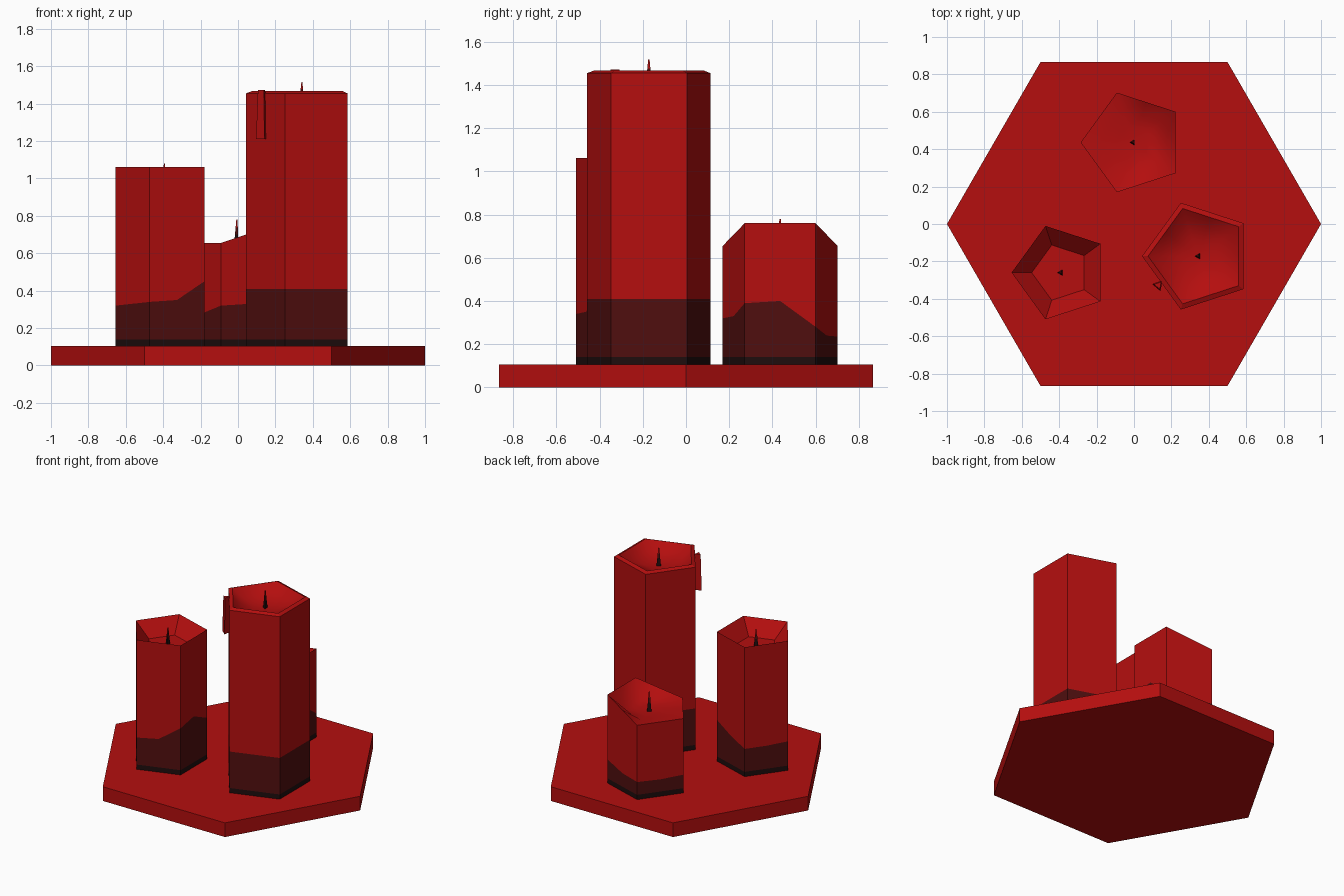
import bpy
import bmesh
from math import cos, sin, pi, radians

cube = bpy.data.objects.get("Cube")
if cube:
    bpy.data.objects.remove(cube, do_unlink=True)


def make_material(name, colour):
    mat = bpy.data.materials.new(name)
    mat.use_nodes = True
    mat.diffuse_color = (*colour, 1)
    bsdf = mat.node_tree.nodes["Principled BSDF"]
    bsdf.inputs["Base Color"].default_value = (*colour, 1)
    bsdf.inputs["Roughness"].default_value = 0.8
    return mat


RED, DARK, BLACK = range(3)
MATERIALS = [
    make_material("red wax", (0.46, 0.0045, 0.0045)),
    make_material("dark red wax", (0.08, 0.0045, 0.0045)),
    make_material("charred black", (0.013, 0.004, 0.004)),
]


def ring(sides, radius, heights, start=pi, split=1):
    """Polygon ring of points; each side is split, heights is one value or a list."""
    corners = [(radius * cos(start + 2 * pi * i / sides),
                radius * sin(start + 2 * pi * i / sides)) for i in range(sides)]
    points = []
    for i, (ax, ay) in enumerate(corners):
        bx, by = corners[(i + 1) % sides]
        for k in range(split):
            t = k / split
            points.append((ax + (bx - ax) * t, ay + (by - ay) * t))
    if not isinstance(heights, list):
        heights = [heights] * len(points)
    return [(x, y, z) for (x, y), z in zip(points, heights)]


def loft(name, centre, rings, colours, smooth_from=None):
    """Skin the rings in order, with one colour per band, and cap both ends."""
    bm = bmesh.new()
    loops = [[bm.verts.new((x + centre[0], y + centre[1], z)) for x, y, z in r]
             for r in rings]
    n = len(loops[0])
    for band, (low, high) in enumerate(zip(loops, loops[1:])):
        for i in range(n):
            j = (i + 1) % n
            face = bm.faces.new((low[i], low[j], high[j], high[i]))
            face.material_index = colours[band]
            face.smooth = smooth_from is not None and band >= smooth_from
    bm.faces.new(loops[0][::-1]).material_index = colours[0]
    top = bm.faces.new(loops[-1])
    top.material_index = colours[-1]
    top.smooth = smooth_from is not None
    mesh = bpy.data.meshes.new(name)
    bm.to_mesh(mesh)
    bm.free()
    for mat in MATERIALS:
        mesh.materials.append(mat)
    obj = bpy.data.objects.new(name, mesh)
    bpy.context.collection.objects.link(obj)
    return obj


def candle(name, centre, radius, band, rim, hollow, smooth, wick):
    """Five-sided candle with a stained foot, hollow top and tapered wick."""
    def penta(r, z):
        return ring(5, r, z, split=2)
    rings = [penta(radius, 0.09), penta(radius, 0.14), penta(radius, band),
             penta(radius, rim)] + [penta(r, z) for r, z in hollow]
    colours = [BLACK, DARK] + [RED] * (len(rings) - 3)
    loft(name, centre, rings, colours, len(rings) - smooth - 1 if smooth else None)
    low, high = wick
    steps = [(0, 0.018), (0.45, 0.011), (0.7, 0.008), (1, 0.004)]
    loft(name + "_wick", centre,
         [ring(3, r, low + (high - low) * t) for t, r in steps],
         [BLACK, DARK, RED])


# Hexagonal base plate
loft("base_plate", (0, 0), [ring(6, 1, 0), ring(6, 1, 0.105)], [RED])

# Tall candle with a bevelled rim and a rounded bowl
candle("tall_candle", (0.343, -0.172), 0.3, 0.41, 1.455,
       [(0.268, 1.467), (0.2, 1.42), (0.1, 1.393), (0.02, 1.388)], 3,
       (1.385, 1.517))

# Medium candle with a flat-floored hollow
candle("medium_candle", (-0.392, -0.26), 0.2625,
       [0.32, 0.33, 0.34, 0.35, 0.45, 0.48, 0.41, 0.35, 0.31, 0.31], 1.062,
       [(0.155, 0.955)], 0, (0.953, 1.08))

# Short candle with a sloping rim and a rounded bowl
candle("short_candle", (-0.005, 0.436), 0.28,
       [0.24, 0.28, 0.32, 0.33, 0.39, 0.40, 0.28, 0.24, 0.235, 0.23],
       [0.655, 0.655, 0.655, 0.707, 0.76, 0.76, 0.76, 0.707, 0.655, 0.655],
       [(0.18, 0.65), (0.09, 0.64), (0.02, 0.637)], 3, (0.635, 0.78))

# Wax drip on the side of the tall candle
loft("wax_drip", (0.13, -0.327),
     [ring(3, 0.034, 1.21, radians(170)), ring(3, 0.024, 1.473, radians(170))],
     [RED])
